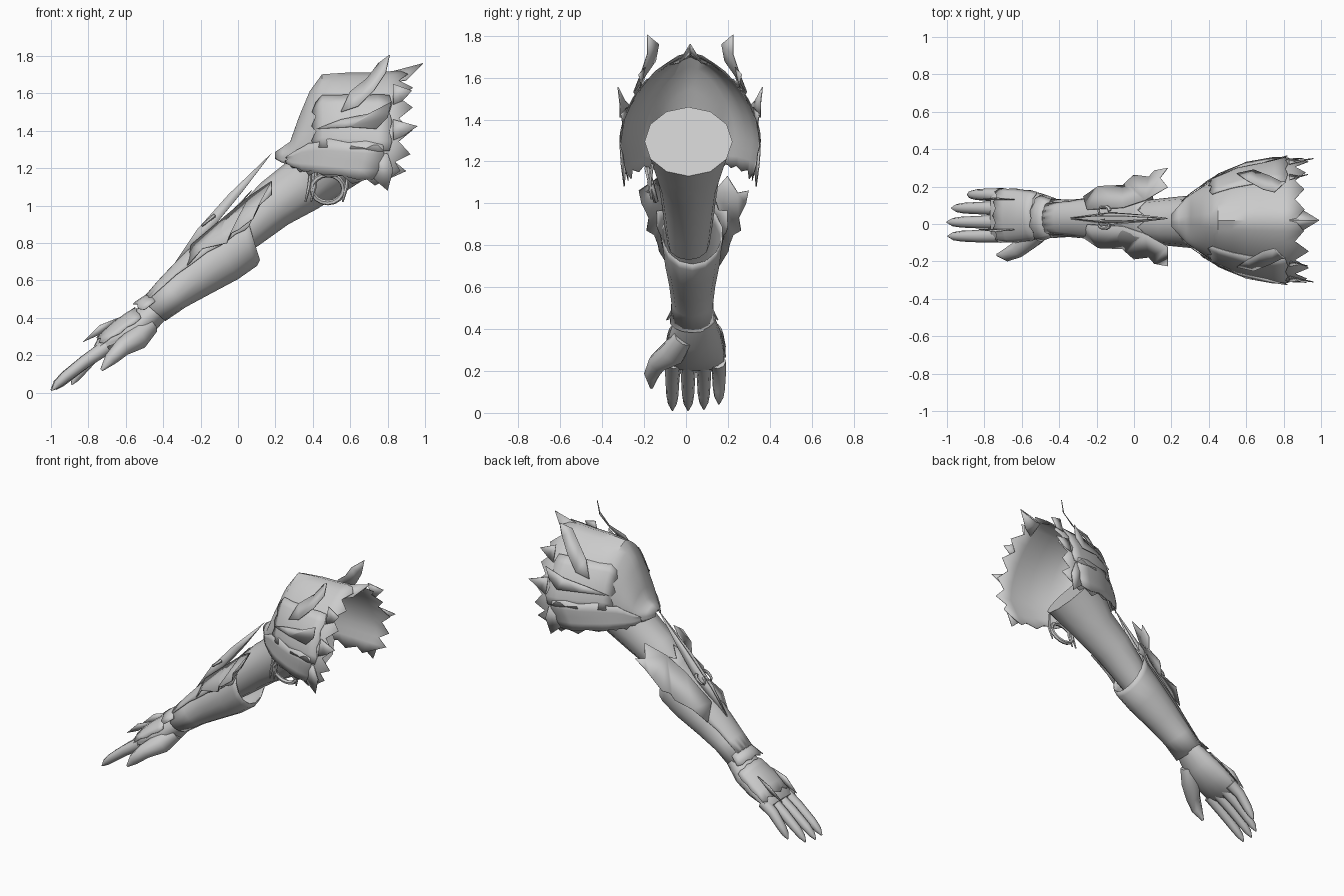
import bpy, bmesh, math, random
from mathutils import Vector

if "Cube" in bpy.data.objects:
    bpy.data.objects.remove(bpy.data.objects["Cube"])

random.seed(4)
metal = bpy.data.materials.new("grey")
metal.diffuse_color = (0.6, 0.6, 0.6, 1)
metal.use_nodes = True
metal.node_tree.nodes["Principled BSDF"].inputs["Base Color"].default_value = metal.diffuse_color
CY = 0.02  # symmetry plane of the armour


def finish(name, bm, thick=0.0, angle=40):
    bmesh.ops.recalc_face_normals(bm, faces=bm.faces)
    me = bpy.data.meshes.new(name)
    bm.to_mesh(me)
    bm.free()
    me.materials.append(metal)
    me.polygons.foreach_set("use_smooth", [True] * len(me.polygons))
    me.set_sharp_from_angle(angle=math.radians(angle))
    ob = bpy.data.objects.new(name, me)
    bpy.context.collection.objects.link(ob)
    if thick:
        mod = ob.modifiers.new("thickness", 'SOLIDIFY')
        mod.thickness = thick
        mod.offset = 0
    return ob


def mix(rows, u):
    """Interpolate a table of stations, extrapolating past both ends."""
    f = u * (len(rows) - 1)
    i = min(max(int(f), 0), len(rows) - 2)
    return [a + (b - a) * (f - i) for a, b in zip(rows[i], rows[i + 1])]


def limb_point(rows, u, ang, grow=0.0, cy=0.03):
    """Stations are bottom x, z, top x, z and half width; angle 0 is the top."""
    bx, bz, tx, tz, w = mix(rows, u)
    up = Vector((tx - bx, 0, tz - bz)) / 2
    mid = Vector(((bx + tx) / 2, cy, (bz + tz) / 2))
    up += up.normalized() * grow
    return mid + up * math.cos(ang) + Vector((0, (w + grow) * math.sin(ang), 0))


def limb(name, rows, sides=14, cap=True, cy=0.03, thick=0.0):
    bm = bmesh.new()
    n = len(rows) - 1
    rings = [[bm.verts.new(limb_point(rows, i / n, math.tau * j / sides, cy=cy))
              for j in range(sides)] for i in range(n + 1)]
    for a, b in zip(rings, rings[1:]):
        for j in range(sides):
            k = (j + 1) % sides
            bm.faces.new((a[j], a[k], b[k], b[j]))
    if cap:
        bm.faces.new(rings[0])
        bm.faces.new(rings[-1])
    return finish(name, bm, thick)


def sheet(name, point, nu, nv, jag_u=(0, 0), jag_v=0.0, thick=0.004):
    """Curved plate from point(u, v) with torn, toothed borders."""
    bm = bmesh.new()
    grid = []
    for i in range(nu + 1):
        row = []
        for j in range(nv + 1):
            u, v = i / nu, j / nv
            r = random.uniform(0.5, 1)
            if j % 2 and i == 0:
                u -= jag_u[0] * r
            if j % 2 and i == nu:
                u += jag_u[1] * r
            if i % 2 and j in (0, nv):
                v += (jag_v if j else -jag_v) * r
            row.append(bm.verts.new(point(u, v)))
        grid.append(row)
    for a, b in zip(grid, grid[1:]):
        for j in range(nv):
            bm.faces.new((a[j], a[j + 1], b[j + 1], b[j]))
    return finish(name, bm, thick)


def blade(name, pts, sides=(1, -1), cy=CY, thick=0.005):
    for s in sides:
        bm = bmesh.new()
        f = bm.faces.new([bm.verts.new((x, cy + s * y, z)) for x, y, z in pts])
        bmesh.ops.triangulate(bm, faces=[f])
        finish(name + ("_back" if s > 0 else "_front"), bm, thick, 60)


def tube(name, pts, radii, sides=8):
    """Tapered tube along a path, for fingers and cords."""
    bm = bmesh.new()
    pts = [Vector(p) for p in pts]
    rings = []
    for i, p in enumerate(pts):
        d = (pts[min(i + 1, len(pts) - 1)] - pts[max(i - 1, 0)]).normalized()
        a = d.cross(Vector((0.3, 1, 0.2))).normalized()
        b = d.cross(a)
        rings.append([bm.verts.new(p + radii[i] * (a * math.cos(t) + b * math.sin(t)))
                      for t in (math.tau * j / sides for j in range(sides))])
    for r, q in zip(rings, rings[1:]):
        for j in range(sides):
            k = (j + 1) % sides
            bm.faces.new((r[j], r[k], q[k], q[j]))
    bm.faces.new(rings[0])
    bm.faces.new(rings[-1])
    finish(name, bm, 0, 50)


# upper arm, closed by a flat cap at the shoulder
limb("upper_arm", [(.03, .73, -.07, .88, .10), (.13, .80, .0, .99, .115),
                   (.27, .90, .12, 1.12, .13), (.42, .98, .27, 1.24, .145),
                   (.55, 1.06, .35, 1.37, .18), (.66, 1.13, .43, 1.46, .21)],
     sides=12, cy=0.012)

# forearm guard, open at the elbow
forearm = [(-.39, .385, -.51, .49, .105), (-.28, .46, -.41, .60, .098),
           (-.15, .53, -.28, .73, .11), (0, .61, -.14, .85, .13),
           (.10, .68, -.02, .95, .14), (.115, .71, .03, 1.0, .145)]
limb("forearm_guard", forearm, cap=False, thick=0.006)

# hand
hand = [(-.38, .40, -.48, .49, .095), (-.47, .30, -.56, .44, .125),
        (-.58, .235, -.65, .38, .138), (-.70, .20, -.75, .29, .14), (-.74, .2, -.77, .25, .13)]
limb("hand", hand, cy=0.045)
for k, (y, tip, dz) in enumerate([(-.065, -.995, 0), (.01, -1.0, 0), (.085, -.975, .005), (.157, -.89, .03)]):
    L = tip + .70
    tube("finger_%d" % k, [(-.70, .045 + (y - .045) * .95, .245), (-.70 + L * .4, y, .165 + dz),
                           (-.70 + L * .75, y, .085 + dz), (-.70 + L * .9, y, .045 + dz),
                           (tip, y, .012 + dz)], (.04, .034, .029, .022, .004))
tube("thumb", [(-.47, -.01, .36), (-.54, -.06, .29), (-.62, -.135, .24), (-.68, -.165, .18), (-.73, -.165, .12)],
     (.05, .065, .048, .036, .008))

# torn plate on the back of the hand, and barbs at the cuff
sheet("hand_plate", lambda u, v: limb_point(hand, .22 + .5 * u, (v - .5) * 2.6, .008, .045),
      5, 10, (.05, .15), .04)
blade("knuckle_barb", [(-.64, .08, .40), (-.74, .09, .36), (-.83, .08, .27), (-.74, .08, .31)], cy=.05)
sheet("cuff_fringe", lambda u, v: limb_point(forearm, .06 - .1 * u, (v - .5) * 2.4, .006 + .02 * u),
      2, 8, (.1, .25))

# layered plate along the top of the forearm, torn behind the elbow
sheet("forearm_plate", lambda u, v: limb_point(forearm, .06 + .92 * u, (v - .5) * (1.6 + 1.1 * u), .008 + .02 * u),
      8, 10, (.03, .25), .03)

# flaring wings behind the elbow
blade("elbow_wing", [(-.27, .11, .68), (-.19, .165, .77), (-.06, .17, .80), (-.04, .19, .85), (0, .225, .87),
                     (.08, .215, .93), (.11, .25, 1.0), (.18, .262, 1.06), (.14, .21, 1.05),
                     (.18, .16, 1.13), (.06, .09, 1.05), (-.06, .05, .95), (-.25, .04, .79)], cy=.037)

# long central spine and curled clasp
blade("forearm_spine", [(-.36, .0, .66), (-.22, .012, .87), (-.05, .012, 1.06), (.18, .0, 1.28),
                        (.02, .02, 1.07), (-.12, .03, .9)], cy=.03)
for s in (1, -1):
    tube("clasp_curl", [(-.16 + .03 * math.cos(t), .035 + s * (.035 + .025 * math.sin(t)), .92 + .025 * math.cos(t))
                        for t in (i * .6 for i in range(9))], [.012 - .001 * i for i in range(9)], 6)

# shoulder shell stations: x, ridge z, side z, hem z, half width
shoulder = [(.20, 1.285, 1.26, 1.25, .03), (.28, 1.34, 1.26, 1.22, .12), (.33, 1.48, 1.29, 1.20, .155),
            (.385, 1.61, 1.30, 1.19, .19), (.45, 1.70, 1.31, 1.18, .24), (.60, 1.71, 1.30, 1.16, .30),
            (.74, 1.71, 1.29, 1.14, .325), (.86, 1.72, 1.28, 1.14, .33)]


def shell(u, v, grow=0.0):
    x, ridge, side, hem, w = mix(shoulder, u)
    s = 2 * v - 1
    a = min(abs(s) / .75, 1) * math.pi / 2
    drop = max(abs(s) - .75, 0) / .25
    y = (w + grow) * math.sin(a) * (1 - .08 * drop)
    arch = math.cos(a) - .09 * math.sin(2 * a)
    z = side + (ridge - side + grow) * arch - (side - hem) * drop
    return Vector((x - .06 * u * drop, CY + math.copysign(y, s), z))


sheet("shoulder_shell", shell, 14, 24, (0, .10), .03)
# close-fitting overlapping plates on each flank
for s, tag in ((1, "back"), (-1, "front")):
    def flank(lo, hi, u0, u1, grow):
        return lambda u, v: shell(u0 + (u1 - u0) * u, .5 + s * (lo + (hi - lo) * v) / 2, grow)
    sheet("upper_flank_plate_" + tag, flank(.32, .74, .5, .94, .008), 6, 6, (.12, .05), .03)
    sheet("lower_flank_plate_" + tag, flank(.70, 1.0, .12, .9, .010), 8, 4, (.03, .03), .08)

# crest tip, horns and hem tips
blade("crest_tip", [(.82, 0, 1.715), (.99, 0, 1.76), (.90, .055, 1.67), (.82, .10, 1.66)])
blade("upper_horn", [(.55, .25, 1.50), (.60, .215, 1.61), (.69, .165, 1.68), (.75, .15, 1.76), (.81, .205, 1.805),
                     (.79, .205, 1.71), (.73, .235, 1.62), (.64, .27, 1.53)])
blade("lower_horn", [(.42, .225, 1.41), (.55, .28, 1.46), (.70, .31, 1.49), (.82, .345, 1.555), (.80, .335, 1.47),
                     (.74, .335, 1.41), (.60, .31, 1.42)])
blade("hem_tip", [(.66, .315, 1.27), (.80, .335, 1.28), (.83, .33, 1.19), (.80, .315, 1.08), (.73, .31, 1.14)])
for k, (z, y, tip) in enumerate([(1.60, .235, .93), (1.41, .32, .96)]):
    blade("rim_tip_%d" % k, [(.83, y - .02, z + .05), (tip, y + .01, z + .015), (.88, y, z - .04), (.83, y + .01, z - .06)])

# cord ring and tassels hanging under the front of the shoulder
tube("cord_ring", [(.48 + .085 * math.cos(t), -.165 - .02 * math.sin(t), 1.09 + .075 * math.sin(t))
                   for t in (i * math.tau / 16 for i in range(17))], [.014] * 17, 6)
for k, x in enumerate((.37, .40, .57)):
    tube("tassel_%d" % k, [(x + .02, -.16, 1.19), (x + .01, -.175, 1.10), (x - .01, -.165, 1.02)], (.008, .011, .005), 6)
